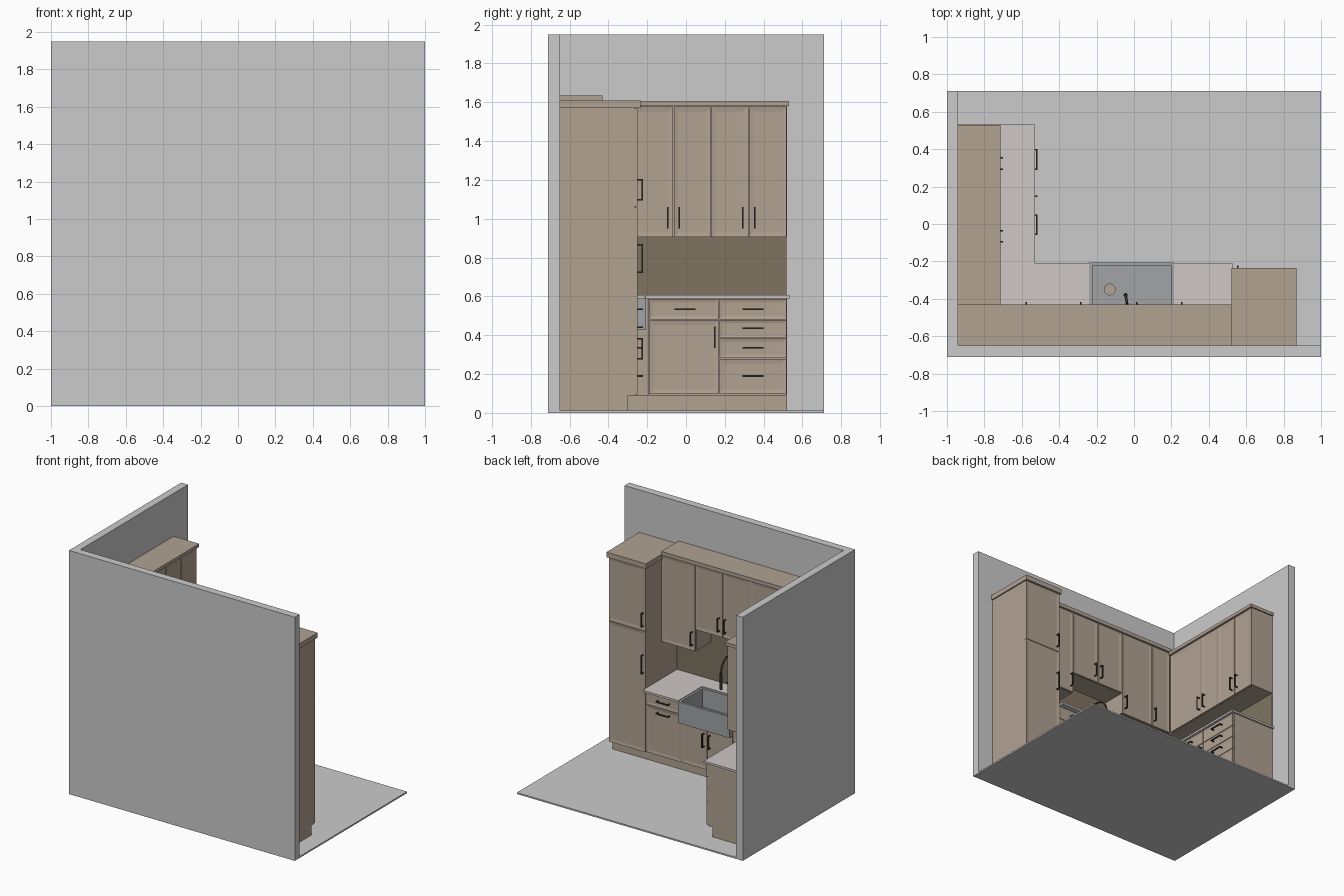
import bpy, bmesh, math
from mathutils import Vector

if "Cube" in bpy.data.objects:
    bpy.data.objects.remove(bpy.data.objects["Cube"])


def mat(name, c):
    m = bpy.data.materials.new(name)
    m.diffuse_color = (*c, 1)
    m.use_nodes = True
    m.node_tree.nodes["Principled BSDF"].inputs["Base Color"].default_value = m.diffuse_color
    return m


WOOD = mat("wood", (0.44, 0.36, 0.29))
TILE = mat("tile", (0.21, 0.175, 0.12))
STONE = mat("stone", (0.62, 0.58, 0.56))
DARK = mat("dark_metal", (0.04, 0.035, 0.03))
STEEL = mat("sink_grey", (0.36, 0.37, 0.38))


def finish(bm, name, m=None):
    bmesh.ops.recalc_face_normals(bm, faces=bm.faces)
    me = bpy.data.meshes.new(name)
    bm.to_mesh(me)
    bm.free()
    ob = bpy.data.objects.new(name, me)
    bpy.context.collection.objects.link(ob)
    if m:
        me.materials.append(m)
    return ob


def add_cube(bm, lo, hi):
    vs = bmesh.ops.create_cube(bm, size=1)["verts"]
    for v in vs:
        v.co = Vector([(a + b) / 2 + c * (b - a) for a, b, c in zip(lo, hi, v.co)])


def box(name, lo, hi, m=None):
    bm = bmesh.new()
    add_cube(bm, lo, hi)
    return finish(bm, name, m)


def place(side, u, d, z):
    """u runs along the wall, d is the distance coordinate out of it."""
    return (u, d, z) if side == "back" else (d, u, z)


def front(side, name, u0, u1, z0, z1, d):
    """Door or drawer front with a shallow recessed panel."""
    g, t = 0.002, 0.015
    bm = bmesh.new()
    add_cube(bm, place(side, u0 + g, d - t, z0 + g), place(side, u1 - g, d, z1 - g))
    bm.normal_update()
    axis = Vector(place(side, 0, 1, 0))
    f = [f for f in bm.faces if f.normal.dot(axis) > 0.9]
    bmesh.ops.inset_region(bm, faces=f, thickness=min(0.035, (z1 - z0) * 0.22))
    bmesh.ops.translate(bm, verts=f[0].verts, vec=axis * -0.004)
    finish(bm, name, WOOD)


def handle(side, u, z, d, length=0.11, vertical=True):
    """Bar pull on two posts, centred on u, z."""
    bm = bmesh.new()
    h, r = length / 2, 0.004
    a, b = (r, h) if vertical else (h, r)
    add_cube(bm, place(side, u - a, d + 0.021, z - b), place(side, u + a, d + 0.029, z + b))
    for s in (-1, 1):
        cu, cz = (u, z + s * (h - r)) if vertical else (u + s * (h - r), z)
        add_cube(bm, place(side, cu - r, d, cz - r), place(side, cu + r, d + 0.021, cz + r))
    finish(bm, "handle", DARK)


def drawers(side, u0, u1, d):
    levels = [0.095, 0.28, 0.385, 0.48, 0.588]
    for z0, z1, hz in zip(levels, levels[1:], (0.19, 0.335, 0.435, 0.535)):
        front(side, "drawer_front", u0, u1, z0, z1, d)
        handle(side, (u0 + u1) / 2, hz, d, vertical=False)


# room shell
box("floor", (-1, -0.71, 0), (1, 0.71, 0.012))
box("back_wall", (-1, -0.71, 0), (1, -0.65, 1.95))
box("left_wall", (-1, -0.65, 0), (-0.94, 0.71, 1.95))
box("back_backsplash", (-0.94, -0.65, 0.605), (0.53, -0.645, 1.09), TILE)
box("left_backsplash", (-0.94, -0.645, 0.605), (-0.935, 0.52, 0.905), TILE)

# tall cabinet
box("tall_toe_kick", (0.53, -0.65, 0.012), (0.86, -0.30, 0.09), WOOD)
box("tall_carcass", (0.53, -0.65, 0.09), (0.86, -0.265, 1.57), WOOD)
box("tall_crown", (0.52, -0.65, 1.57), (0.87, -0.235, 1.61), WOOD)
front("back", "tall_lower_door", 0.53, 0.86, 0.09, 1.06, -0.25)
front("back", "tall_upper_door", 0.53, 0.86, 1.06, 1.57, -0.25)
handle("back", 0.555, 1.15, -0.25)
handle("back", 0.555, 0.795, -0.25, 0.15)

# base cabinets on the back wall
box("back_toe_kick", (-0.94, -0.65, 0.012), (0.53, -0.30, 0.09), WOOD)
box("corner_base", (-0.94, -0.65, 0.09), (-0.24, -0.265, 0.59), WOOD)
box("sink_base", (-0.24, -0.65, 0.09), (0.215, -0.265, 0.425), WOOD)
box("right_base", (0.215, -0.65, 0.09), (0.53, -0.265, 0.59), WOOD)
drawers("back", -0.53, -0.24, -0.25)
for u0, u1, hu in ((-0.24, -0.012, -0.04), (-0.012, 0.215, 0.016)):
    front("back", "sink_door", u0, u1, 0.095, 0.43, -0.25)
    handle("back", hu, 0.33, -0.25)
front("back", "right_drawer", 0.215, 0.53, 0.48, 0.588, -0.25)
front("back", "right_pullout", 0.215, 0.53, 0.095, 0.48, -0.25)
for z in (0.535, 0.44):
    handle("back", 0.37, z, -0.25, vertical=False)

# base cabinets on the left wall
box("left_toe_kick", (-0.94, -0.30, 0.012), (-0.60, 0.52, 0.09), WOOD)
box("left_base", (-0.94, -0.265, 0.09), (-0.56, 0.52, 0.59), WOOD)
front("left", "left_drawer", -0.19, 0.17, 0.48, 0.588, -0.545)
front("left", "left_door", -0.19, 0.17, 0.095, 0.48, -0.545)
box("corner_filler", (-0.56, -0.265, 0.09), (-0.545, -0.19, 0.59), WOOD)
handle("left", -0.005, 0.535, -0.545, vertical=False)
handle("left", 0.148, 0.39, -0.545)
drawers("left", 0.17, 0.52, -0.545)

# L-shaped countertop, notched for the apron sink
bm = bmesh.new()
outline = [(-0.94, -0.65), (0.53, -0.65), (0.53, -0.21), (0.215, -0.21), (0.215, -0.51),
           (-0.24, -0.51), (-0.24, -0.21), (-0.53, -0.21), (-0.53, 0.533), (-0.94, 0.533)]
face = bm.faces.new([bm.verts.new((x, y, 0.59)) for x, y in outline])
ext = bmesh.ops.extrude_face_region(bm, geom=[face])["geom"]
bmesh.ops.translate(bm, verts=[v for v in ext if isinstance(v, bmesh.types.BMVert)], vec=(0, 0, 0.016))
finish(bm, "countertop", STONE)

# apron sink with basin and drain hole
sink = box("sink", (-0.24, -0.51, 0.43), (0.215, -0.205, 0.6), STEEL)
basin = box("basin_cutter", (-0.222, -0.492, 0.452), (0.197, -0.223, 0.7))
bpy.ops.mesh.primitive_cylinder_add(vertices=32, radius=0.029, depth=0.2, location=(-0.13, -0.35, 0.44))
for cutter in (basin, bpy.context.object):
    cutter.hide_render = True
    mod = sink.modifiers.new("cut", "BOOLEAN")
    mod.operation, mod.object, mod.solver = "DIFFERENCE", cutter, "EXACT"
    bpy.context.view_layer.objects.active = sink
    bpy.ops.object.modifier_apply(modifier=mod.name)
    bpy.data.objects.remove(cutter)


# gooseneck faucet
def tube(name, pts, r):
    cu = bpy.data.curves.new(name, "CURVE")
    cu.dimensions, cu.bevel_depth, cu.bevel_resolution, cu.use_fill_caps = "3D", r, 3, True
    sp = cu.splines.new("POLY")
    sp.points.add(len(pts) - 1)
    for p, co in zip(sp.points, pts):
        p.co = (*co, 1)
        sp.use_smooth = True
    cu.materials.append(DARK)
    bpy.context.collection.objects.link(bpy.data.objects.new(name, cu))


arc = [math.pi * (1 - i / 14) for i in range(15)]
neck = [(-0.015, -0.56, 0.605)] + [
    (-0.03 - 0.015 * math.cos(a), -0.47 + 0.09 * math.cos(a), 0.83 + 0.09 * math.sin(a)) for a in arc]
tube("faucet_neck", neck, 0.007)
tube("faucet_spray", [(-0.045, -0.38, 0.83), (-0.045, -0.38, 0.7)], 0.011)
tube("faucet_base", [(-0.015, -0.56, 0.605), (-0.015, -0.56, 0.67)], 0.014)
tube("faucet_lever", [(-0.015, -0.56, 0.65), (0.035, -0.56, 0.67)], 0.005)

# wall cabinets on the back wall, raised over the sink
for name, x0, x1, z0 in (("corner", -0.94, -0.255, 0.905), ("sink", -0.255, 0.23, 1.08), ("right", 0.23, 0.53, 0.905)):
    box(name + "_wall_cabinet", (x0, -0.65, z0), (x1, -0.46, 1.605), WOOD)
for u0, u1, z0, hu in ((-0.73, -0.55, 0.905, -0.575), (-0.55, -0.255, 0.905, -0.285), (-0.255, -0.012, 1.08, -0.04),
                       (-0.012, 0.23, 1.08, 0.016), (0.23, 0.53, 0.905, 0.255)):
    front("back", "wall_door", u0, u1, z0, 1.605, -0.445)
    handle("back", hu, z0 + 0.1, -0.445)
box("back_crown", (-0.94, -0.65, 1.605), (0.52, -0.43, 1.635), WOOD)

# wall cabinets on the left wall
box("left_wall_cabinet", (-0.94, -0.46, 0.905), (-0.745, 0.52, 1.58), WOOD)
for u0, u1, hu in ((-0.44, -0.065, -0.095), (-0.065, 0.13, -0.035), (0.13, 0.323, 0.293), (0.323, 0.52, 0.353)):
    front("left", "left_wall_door", u0, u1, 0.905, 1.58, -0.73)
    handle("left", hu, 1.005, -0.73)
box("left_crown", (-0.94, -0.44, 1.58), (-0.715, 0.53, 1.606), WOOD)
